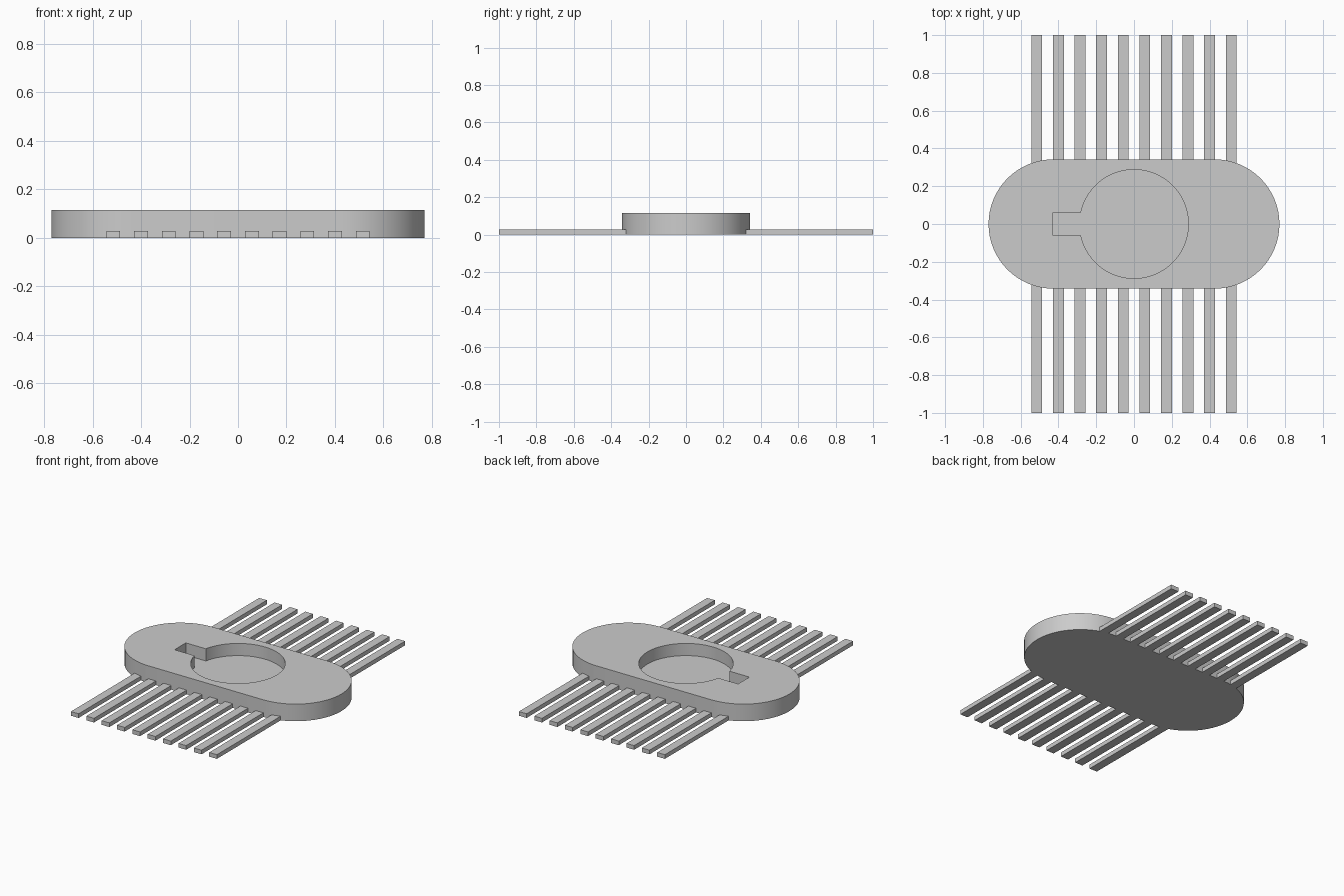
import bpy
import bmesh
import math

cube = bpy.data.objects.get("Cube")
if cube:
    bpy.data.objects.remove(cube, do_unlink=True)

grey = bpy.data.materials.new("plain_grey")
grey.use_nodes = True
colour = (0.6, 0.6, 0.6, 1)
grey.diffuse_color = colour
grey.node_tree.nodes["Principled BSDF"].inputs["Base Color"].default_value = colour


def arc(cx, radius, start, end, steps):
    """Points along an arc centred on (cx, 0)."""
    angles = [start + (end - start) * i / steps for i in range(steps + 1)]
    return [(cx + radius * math.cos(a), radius * math.sin(a)) for a in angles]


def prism(name, outline, bottom, top):
    """Extrude a flat outline from bottom to top."""
    bm = bmesh.new()
    face = bm.faces.new([bm.verts.new((x, y, bottom)) for x, y in outline])
    result = bmesh.ops.extrude_face_region(bm, geom=[face])
    verts = [v for v in result["geom"] if isinstance(v, bmesh.types.BMVert)]
    bmesh.ops.translate(bm, vec=(0, 0, top - bottom), verts=verts)
    bmesh.ops.recalc_face_normals(bm, faces=bm.faces)
    mesh = bpy.data.meshes.new(name)
    bm.to_mesh(mesh)
    bm.free()
    mesh.materials.append(grey)
    obj = bpy.data.objects.new(name, mesh)
    bpy.context.collection.objects.link(obj)
    return obj


# Rounded body
HALF_WIDTH, END_X, HEIGHT = 0.342, 0.428, 0.115
quarter = math.pi / 2
outline = (arc(END_X, HALF_WIDTH, -quarter, quarter, 32)
           + arc(-END_X, HALF_WIDTH, quarter, 3 * quarter, 32))
body = prism("body", outline, 0, HEIGHT)

# Keyhole pocket: round recess with a slot towards -x
RADIUS, SLOT_HALF, SLOT_END = 0.288, 0.06, -0.43
gap = math.asin(SLOT_HALF / RADIUS)
keyhole = arc(0, RADIUS, gap - math.pi, math.pi - gap, 64)
keyhole += [(SLOT_END, SLOT_HALF), (SLOT_END, -SLOT_HALF)]
cutter = prism("pocket_cutter", keyhole, 0.033, HEIGHT * 2)
cutter.hide_render = True

cut = body.modifiers.new("pocket", "BOOLEAN")
cut.operation = "DIFFERENCE"
cut.solver = "EXACT"
cut.object = cutter
bpy.ops.object.select_all(action="DESELECT")
body.select_set(True)
bpy.context.view_layer.objects.active = body
bpy.ops.object.modifier_apply(modifier=cut.name)
bpy.data.objects.remove(cutter, do_unlink=True)
bpy.ops.object.shade_smooth_by_angle(angle=math.radians(30))

# Flat pins along the front and back
PINS, PITCH, PIN_HALF = 10, 0.1143, 0.0285
for side, y_sign in (("front", -1), ("back", 1)):
    for i in range(PINS):
        x = (i - (PINS - 1) / 2) * PITCH
        inner, outer = 0.31 * y_sign, y_sign
        corners = [(x - PIN_HALF, inner), (x + PIN_HALF, inner),
                   (x + PIN_HALF, outer), (x - PIN_HALF, outer)]
        prism(f"{side}_pin_{i + 1}", corners, 0, 0.028)
